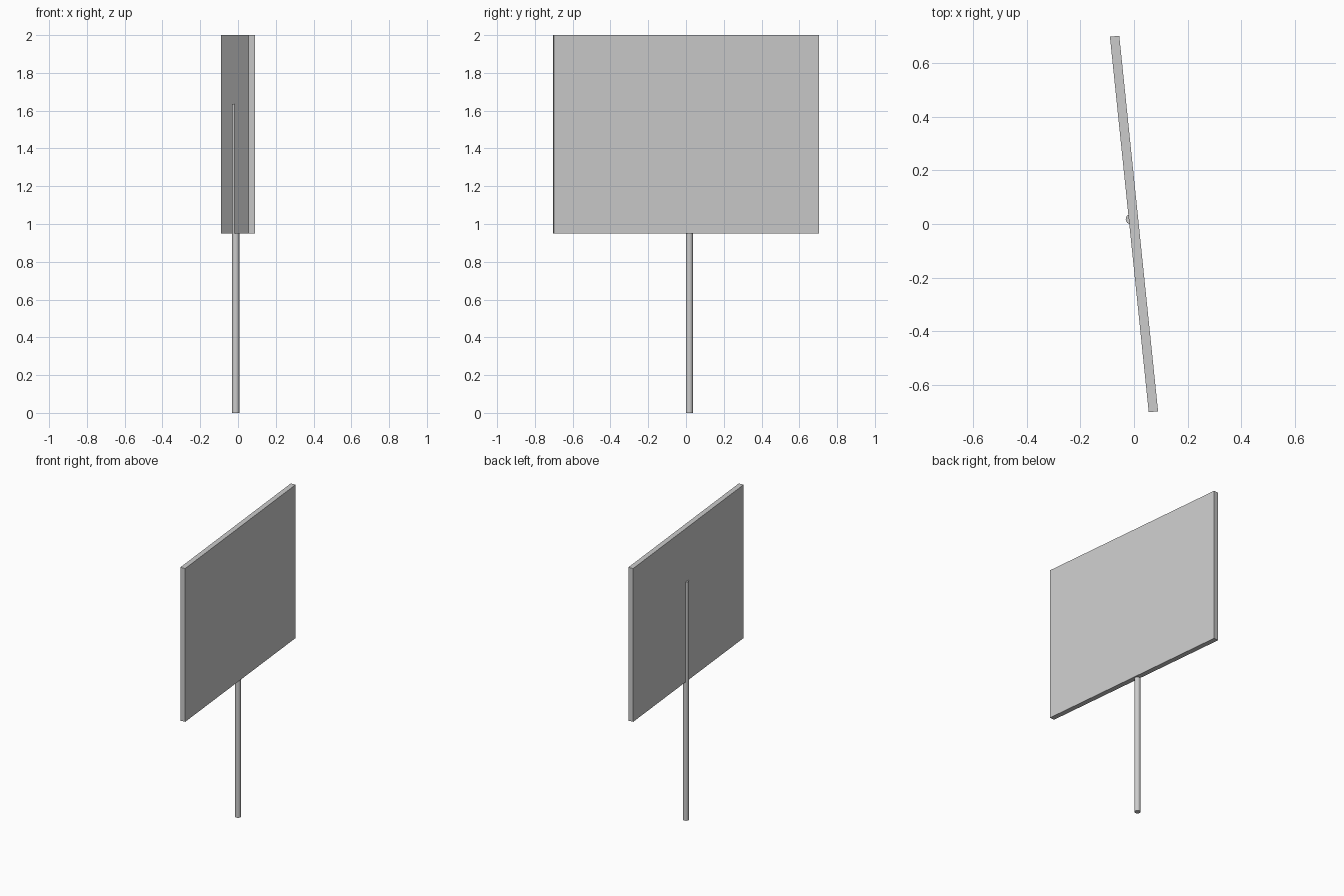
import bpy
from math import radians

cube = bpy.data.objects.get("Cube")
if cube:
    bpy.data.objects.remove(cube, do_unlink=True)

# One grey for the whole sign
grey = bpy.data.materials.new("light_grey")
grey.use_nodes = True
colour = (0.6, 0.6, 0.6, 1)
grey.diffuse_color = colour
grey.node_tree.nodes["Principled BSDF"].inputs["Base Color"].default_value = colour


def finish(name):
    obj = bpy.context.object
    obj.name = name
    obj.data.materials.append(grey)
    return obj


# Board, turned slightly about the vertical
bottom, top = 0.95, 2.0
bpy.ops.mesh.primitive_cube_add(size=1, location=(0, 0, (bottom + top) / 2))
board = finish("sign_board")
board.scale = (0.035, 1.41, top - bottom)
board.rotation_euler.z = radians(5.9)

# Post, half sunk into the back of the board
height = 1.635
bpy.ops.mesh.primitive_cylinder_add(vertices=24, radius=0.019, depth=height,
                                    location=(-0.012, 0.018, height / 2))
finish("post")
bpy.ops.object.shade_smooth_by_angle(angle=radians(30))
